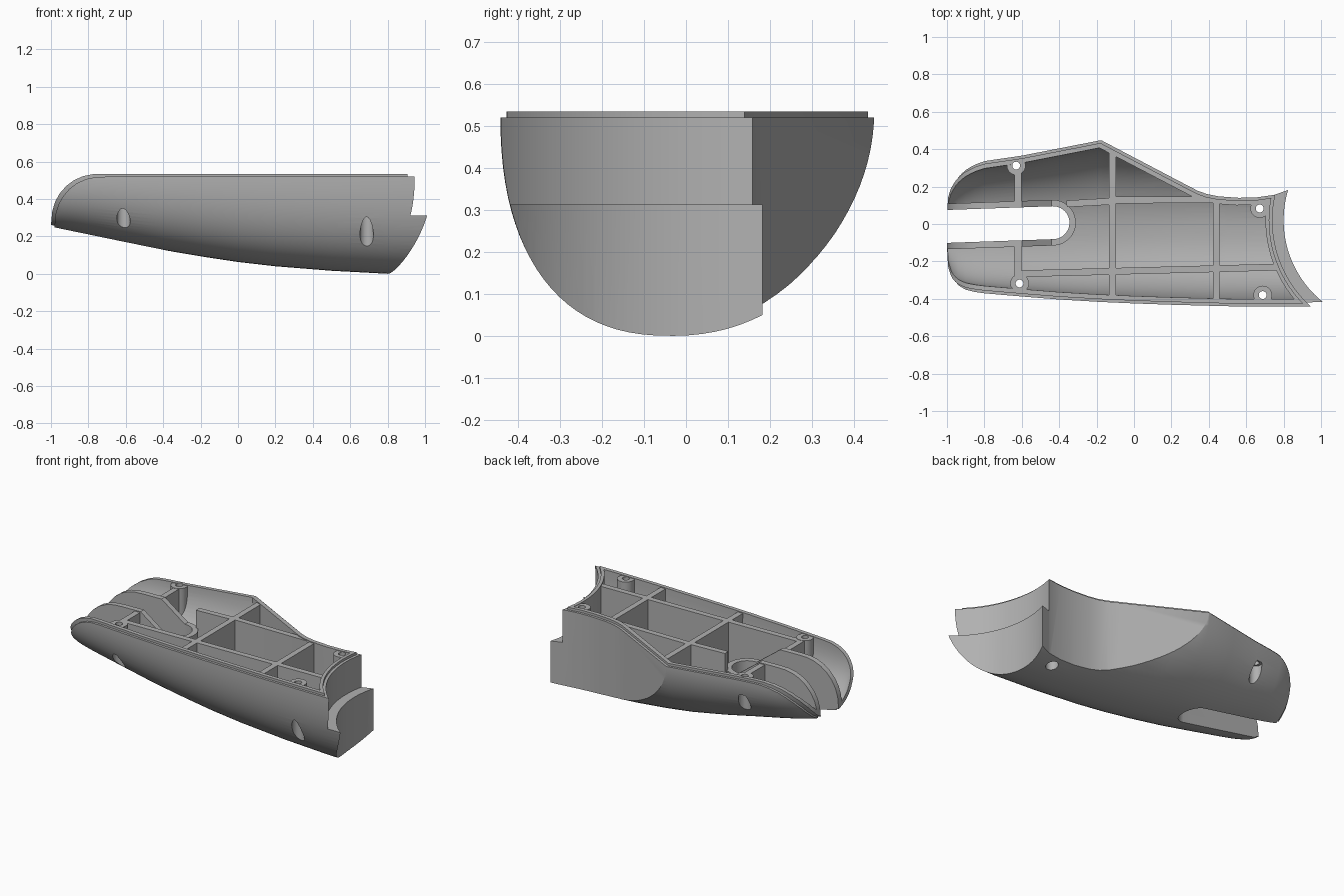
import bpy, bmesh, math
from mathutils import Vector

default_cube = bpy.data.objects.get("Cube")
if default_cube:
    bpy.data.objects.remove(default_cube, do_unlink=True)

grey = bpy.data.materials.new("plain_grey")
grey.use_nodes = True
colour = (0.44, 0.44, 0.44, 1)
grey.diffuse_color = colour
for node in grey.node_tree.nodes:
    if node.type == 'BSDF_PRINCIPLED':
        node.inputs["Base Color"].default_value = colour


def add_object(name, bm):
    bmesh.ops.recalc_face_normals(bm, faces=bm.faces)
    mesh = bpy.data.meshes.new(name)
    bm.to_mesh(mesh)
    bm.free()
    ob = bpy.data.objects.new(name, mesh)
    bpy.context.collection.objects.link(ob)
    return ob


def combine(target, other, operation):
    """Apply a boolean and discard the second object."""
    mod = target.modifiers.new("bool", 'BOOLEAN')
    mod.object, mod.operation, mod.solver = other, operation, 'EXACT'
    bpy.context.view_layer.update()
    graph = bpy.context.evaluated_depsgraph_get()
    mesh = bpy.data.meshes.new_from_object(target.evaluated_get(graph))
    target.modifiers.clear()
    target.data = mesh
    bpy.data.objects.remove(other, do_unlink=True)


def prism(name, points, low, high, axis='Z'):
    """Extrude a plan outline along z, or a side outline along y."""
    bm = bmesh.new()
    def ring(h):
        return [bm.verts.new((a, b, h) if axis == 'Z' else (a, h, b)) for a, b in points]
    lower, upper = ring(low), ring(high)
    bm.faces.new(lower)
    bm.faces.new(upper)
    n = len(points)
    for i in range(n):
        j = (i + 1) % n
        bm.faces.new((lower[i], lower[j], upper[j], upper[i]))
    return add_object(name, bm)


def disc(x, y, r, n=32):
    return [(x + r * math.cos(math.tau * i / n), y + r * math.sin(math.tau * i / n))
            for i in range(n)]


def end_cylinder(r, low=-0.3):
    return prism("end_cutter", disc(1.36, 0.02, r, 128), low, 1)


# Hull stations: x, back half width, front half width, keel height
STATIONS = [
    (-1.02, .20, .27, .25), (-.97, .25, .33, .242), (-.94, .275, .345, .236),
    (-.9, .299, .357, .228), (-.85, .321, .365, .218), (-.8, .337, .371, .208),
    (-.6, .366, .388, .167), (-.4, .405, .404, .127), (-.18, .448, .417, .09),
    (0, .448, .425, .063), (.2, .448, .432, .04), (.5, .448, .44, .016),
    (.8, .445, .442, 0), (1.05, .44, .44, -.005)]
KEEL_Y = -.03
BACK_CURVE = [(-.6, .671), (.28, .209), (.34, .178), (.39, .16), (.45, .148),
              (.56, .14), (.66, .143), (.75, .156), (.84, .187), (.95, .23), (1.2, .3)]


def hull(name, inset, raise_floor, sides=48):
    """Loft of U sections, fuller at the front than at the back."""
    bm = bmesh.new()
    rings = []
    for x, back, front, keel in STATIONS:
        keel += raise_floor
        section = [(back - inset, .8)]
        for i in range(sides + 1):
            c = math.cos(math.pi * i / sides)
            s = max(0, math.sin(math.pi * i / sides))
            w = (back - KEEL_Y if c > 0 else front + KEEL_Y) - inset
            power = 2 / 2.1 if c > 0 else 2 / 2.4
            section.append((KEEL_Y + math.copysign(w * abs(c) ** power, c),
                            .54 - (.54 - keel) * s ** power))
        section.append((inset - front, .8))
        rings.append([bm.verts.new((x, y, z)) for y, z in section])
    n = len(rings[0])
    for a, b in zip(rings, rings[1:]):
        for i in range(n):
            j = (i + 1) % n
            bm.faces.new((a[i], a[j], b[j], b[i]))
    bm.faces.new(rings[0])
    bm.faces.new(rings[-1])
    bmesh.ops.triangulate(bm, faces=bm.faces)
    return add_object(name, bm)


def body(name, inset, raise_floor, top, end_radius):
    """Hull trimmed by a side profile, the curved back cut and the hollow end."""
    ob = hull(name, inset, raise_floor)
    profile = top + [(1.3, top[-1][1]), (1.3, -.2), (top[0][0], -.2)]
    combine(ob, prism("top_trim", profile, -1, 1, 'Y'), 'INTERSECT')
    plan = [(x - .3 * inset, y - inset) for x, y in BACK_CURVE]
    plan = [(-1.3, plan[0][1])] + plan + [(1.3, .3 - inset), (1.3, -1), (-1.3, -1)]
    combine(ob, prism("back_trim", plan, -.4, 1.1), 'INTERSECT')
    combine(ob, end_cylinder(end_radius), 'DIFFERENCE')
    return ob


# Outer housing with a stepped, hollow end
rim = [(-.982, .245), (-.975, .32), (-.96, .37), (-.935, .415), (-.9, .455),
       (-.86, .485), (-.81, .507), (-.76, .517), (-.7, .519)]
housing = body("housing_shell", 0, 0, rim, .56)
combine(housing, end_cylinder(.62, .312), 'DIFFERENCE')

# Raised inner lip
lip_top = [(x - .018, z + .015) for x, z in rim]
combine(housing, body("lip", .015, .008, lip_top, .637), 'UNION')

# Cavity, from which walls, ribs and bosses are left standing
cavity = body("cavity", .04, .033, [(-1.01, .75), (0, .75)], .657)


def stadium(r, n=24):
    """Slot outline, slightly turned, open at the nose."""
    sx, sy, ex, ey = -1.2, -.02, -.433, .007
    turn = math.atan2(ey - sy, ex - sx)
    arc = [(ex + r * math.cos(turn + math.pi * (i / n - .5)),
            ey + r * math.sin(turn + math.pi * (i / n - .5))) for i in range(n + 1)]
    off = Vector((-math.sin(turn), math.cos(turn))) * r
    return arc + [(sx + off.x, sy + off.y), (sx - off.x, sy - off.y)]


# Slot wall, sloping down to its round end
slot_wall = prism("slot_wall", stadium(.122), -.3, 1)
step = [(-1.3, -.2), (-1.3, .9), (-.62, .9), (-.6, .535), (-.44, .415), (-.2, .415), (-.2, -.2)]
combine(slot_wall, prism("step_trim", step, -1, 1, 'Y'), 'INTERSECT')
combine(cavity, slot_wall, 'DIFFERENCE')

# Ribs: start and end in plan
RIBS = [((-.115, -.6), (-.115, .6)), ((.44, -.6), (.44, .13)),
        ((-.36, .108), (-.11, .122)), ((-.13, .128), (.85, .132)),
        ((-.62, -.266), (.95, -.226)),
        ((-.62, .09), (-.62, .31)), ((-.62, -.33), (-.62, -.1))]
for start, end in RIBS:
    a, b = Vector(start), Vector(end)
    side = (b - a).normalized().orthogonal() * .018
    outline = [tuple(p) for p in (a + side, b + side, b - side, a - side)]
    combine(cavity, prism("rib", outline, -.3, .528), 'DIFFERENCE')

# Screw bosses
SCREWS = [(-.63, .312), (-.612, -.318), (.672, .083), (.688, -.38)]
for x, y in SCREWS:
    combine(cavity, prism("boss", disc(x, y, .05), -.3, .53), 'DIFFERENCE')

combine(housing, cavity, 'DIFFERENCE')

# Slot and screw holes with wide lower bores
combine(housing, prism("slot", stadium(.088), -.3, 1), 'DIFFERENCE')
for x, y in SCREWS:
    combine(housing, prism("bore", disc(x, y, .036), -.3, .42), 'DIFFERENCE')
    combine(housing, prism("screw_hole", disc(x, y, .021, 24), -.2, .9), 'DIFFERENCE')

housing.data.materials.clear()
housing.data.materials.append(grey)
for face in housing.data.polygons:
    face.material_index = 0
bpy.ops.object.select_all(action='DESELECT')
housing.select_set(True)
bpy.context.view_layer.objects.active = housing
bpy.ops.object.shade_smooth_by_angle(angle=math.radians(30))
